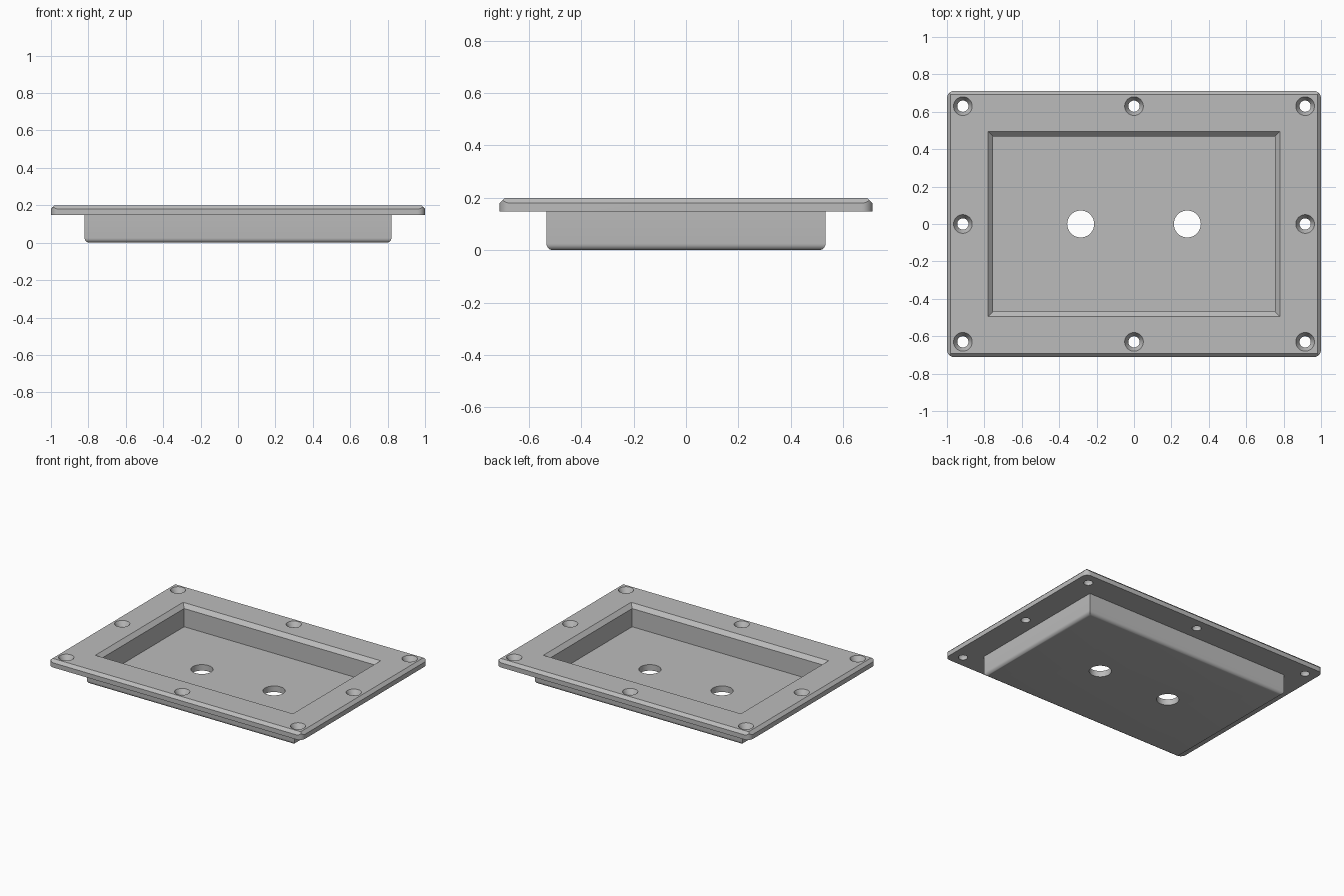
import bpy, bmesh
from math import sin, cos, pi, radians

cube = bpy.data.objects.get("Cube")
if cube:
    bpy.data.objects.remove(cube, do_unlink=True)

HX, HY, TOP, FLANGE = 1.0, 0.712, 0.2, 0.147   # flange half sizes and heights
BX, BY, FLOOR = 0.82, 0.533, 0.043             # tray half sizes, floor thickness
CX, CY = 0.753, 0.468                          # cavity half sizes

grey = bpy.data.materials.new("plain grey")
grey.use_nodes = True
grey.diffuse_color = (0.5, 0.5, 0.5, 1)
grey.node_tree.nodes["Principled BSDF"].inputs["Base Color"].default_value = (0.5, 0.5, 0.5, 1)


def loft(name, rings):
    """Closed solid through rings of points, listed from bottom to top."""
    bm = bmesh.new()
    loops = [[bm.verts.new(p) for p in ring] for ring in rings]
    n = len(loops[0])
    for a, b in zip(loops, loops[1:]):
        for i in range(n):
            j = (i + 1) % n
            bm.faces.new((a[i], a[j], b[j], b[i]))
    bm.faces.new(loops[0][::-1])
    bm.faces.new(loops[-1])
    bmesh.ops.recalc_face_normals(bm, faces=bm.faces)
    mesh = bpy.data.meshes.new(name)
    bm.to_mesh(mesh)
    bm.free()
    mesh.materials.append(grey)
    obj = bpy.data.objects.new(name, mesh)
    bpy.context.collection.objects.link(obj)
    return obj


def rect(x, y, z):
    return [(-x, -y, z), (x, -y, z), (x, y, z), (-x, y, z)]


def circle(x, y, r, z, n=48):
    return [(x + r * cos(2 * pi * i / n), y + r * sin(2 * pi * i / n), z) for i in range(n)]


def round_rect(x, y, r, z, steps=10):
    ring = []
    for k, (sx, sy) in enumerate([(1, 1), (-1, 1), (-1, -1), (1, -1)]):
        for i in range(steps + 1):
            a = pi / 2 * (k + i / steps)
            ring.append((sx * (x - r) + r * cos(a), sy * (y - r) + r * sin(a), z))
    return ring


def combine(obj, other, operation):
    """Apply a boolean and remove the helper solid."""
    other.hide_render = True
    mod = obj.modifiers.new("boolean", 'BOOLEAN')
    mod.operation, mod.object, mod.solver = operation, other, 'EXACT'
    bpy.ops.object.select_all(action='DESELECT')
    bpy.context.view_layer.objects.active = obj
    obj.select_set(True)
    bpy.ops.object.modifier_apply(modifier=mod.name)
    bpy.data.objects.remove(other, do_unlink=True)


# Flange: chamfered slab with its corners rounded off
c = 0.02
panel = loft("recessed_panel", [rect(HX, HY, FLANGE), rect(HX, HY, TOP - c), rect(HX - c, HY - c, TOP)])
combine(panel, loft("corner_rounding", [round_rect(HX, HY, 0.04, z) for z in (0.1, 0.3)]), 'INTERSECT')

# Tray body with a rounded bottom edge
r = 0.025
arc = [pi / 2 * i / 6 for i in range(7)]
body = [rect(BX - r + r * sin(a), BY - r + r * sin(a), r - r * cos(a)) for a in arc]
combine(panel, loft("tray_body", body + [rect(BX, BY, FLANGE + 0.02)]), 'UNION')

# Cavity with a chamfered rim
c = 0.027
combine(panel, loft("cavity", [rect(CX, CY, FLOOR), rect(CX, CY, TOP - c),
                               rect(CX + c, CY + c, TOP), rect(CX + c, CY + c, TOP + 0.05)]), 'DIFFERENCE')

# Two holes through the floor
for x in (-0.285, 0.285):
    combine(panel, loft("floor_hole", [circle(x, 0, 0.072, z) for z in (-0.05, 0.1)]), 'DIFFERENCE')

# Countersunk screw holes around the flange
for i in (-1, 0, 1):
    for j in (-1, 0, 1):
        if i or j:
            x, y = i * 0.915, j * 0.63
            combine(panel, loft("screw_hole", [
                circle(x, y, 0.03, 0.1), circle(x, y, 0.03, 0.165),
                circle(x, y, 0.05, TOP), circle(x, y, 0.05, TOP + 0.05)]), 'DIFFERENCE')

bpy.ops.object.select_all(action='DESELECT')
panel.select_set(True)
bpy.context.view_layer.objects.active = panel
bpy.ops.object.shade_smooth_by_angle(angle=radians(28))
